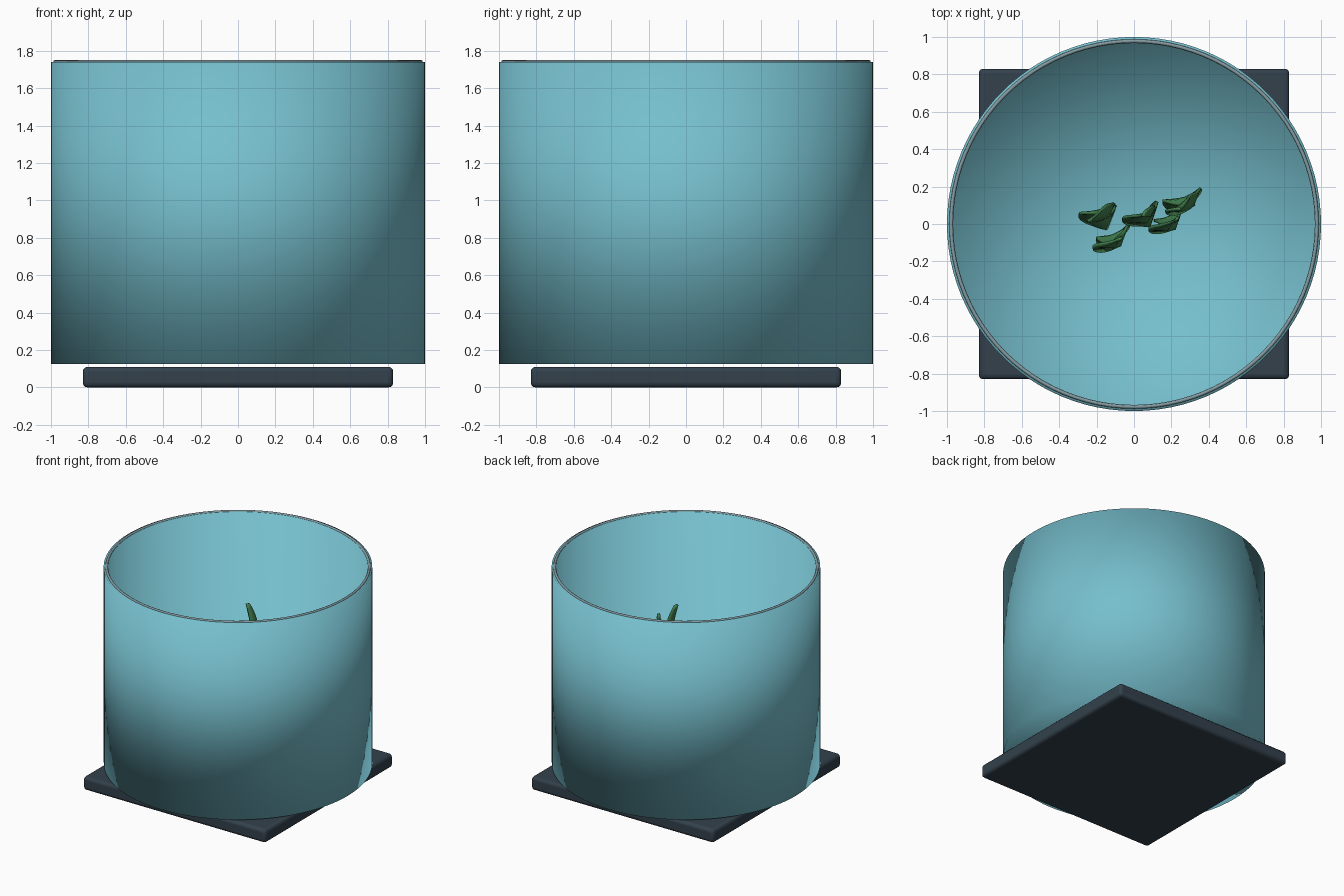
import bpy, bmesh, math
from mathutils import Vector

if "Cube" in bpy.data.objects:
    bpy.data.objects.remove(bpy.data.objects["Cube"])


def material(name, rgb):
    m = bpy.data.materials.new(name)
    m.diffuse_color = (*rgb, 1)
    m.use_nodes = True
    m.node_tree.nodes["Principled BSDF"].inputs["Base Color"].default_value = m.diffuse_color
    return m


glass = material("pale_teal_glass", (0.18, 0.52, 0.61))
rim_mat = material("grey_teal_rim", (0.23, 0.33, 0.36))
slate = material("dark_slate", (0.033, 0.053, 0.072))
green = material("weed_green", (0.055, 0.22, 0.08))


def add_object(name, bm, mat):
    bmesh.ops.recalc_face_normals(bm, faces=bm.faces)
    for f in bm.faces:
        f.smooth = True
    me = bpy.data.meshes.new(name)
    bm.to_mesh(me)
    bm.free()
    me.materials.append(mat)
    ob = bpy.data.objects.new(name, me)
    bpy.context.collection.objects.link(ob)
    return ob


def lathe(name, profile, mat, n=96, closed=False):
    """Revolve (radius, height) points; radius 0 makes a pole."""
    bm = bmesh.new()
    rings = []
    for r, z in profile:
        if r == 0:
            rings.append([bm.verts.new((0, 0, z))] * n)
        else:
            rings.append([bm.verts.new((r * math.cos(2 * math.pi * i / n),
                                        r * math.sin(2 * math.pi * i / n), z))
                          for i in range(n)])
    pairs = list(zip(rings, rings[1:]))
    if closed:
        pairs.append((rings[-1], rings[0]))
    for a, b in pairs:
        for i in range(n):
            j = (i + 1) % n
            corners = list(dict.fromkeys((a[i], a[j], b[j], b[i])))
            bm.faces.new(corners)
    return add_object(name, bm, mat)


# Thick-walled open tank, soft shaded across its corners
lathe("tank", [(0, 0.125), (1.0, 0.125), (1.0, 1.74),
               (0.967, 1.74), (0.967, 0.155), (0, 0.155)], glass)

# Thin rounded bead on the lip
lathe("tank_rim", [(0.978 + 0.01 * math.cos(k * math.pi / 4),
                    1.74 + 0.01 * math.sin(k * math.pi / 4)) for k in range(8)],
      rim_mat, closed=True)

# Square base plate with softened edges
bm = bmesh.new()
bmesh.ops.create_cube(bm, size=1)
for v in bm.verts:
    v.co = (v.co.x * 1.66, v.co.y * 1.66, 0.055 + v.co.z * 0.11)
base = add_object("base_plate", bm, slate)
bev = base.modifiers.new("soft_edges", 'BEVEL')
bev.width = 0.025
bev.segments = 3
bpy.context.view_layer.objects.active = base
base.select_set(True)
bpy.ops.object.shade_smooth_by_angle(angle=math.radians(30))


# Water weeds: twisting, swaying ribbons that taper at the tip
def weed(name, x, y, top, phase, width, sway):
    bm = bmesh.new()
    steps, z0 = 36, 0.15
    prev = None
    for i in range(steps + 1):
        t = i / steps
        c = Vector((x + sway * math.sin(t * 9 + phase),
                    y + 0.6 * sway * math.cos(t * 7 + phase), z0 + (top - z0) * t))
        turn = 0.55 + 0.7 * math.sin(t * 8 + phase)
        w = width * (0.75 + 0.25 * math.sin(t * 14 + phase)) * (1 - 0.8 * t ** 4) / 2
        d = Vector((math.cos(turn), math.sin(turn), 0.25 * math.sin(t * 10))) * w
        row = [bm.verts.new(c - d), bm.verts.new(c), bm.verts.new(c + d)]
        if prev:
            for k in range(2):
                bm.faces.new((prev[k], prev[k + 1], row[k + 1], row[k]))
        prev = row
    ob = add_object(name, bm, green)
    sol = ob.modifiers.new("thickness", 'SOLIDIFY')
    sol.thickness = 0.016
    sol.offset = 0


for i, args in enumerate([(0.05, 0.04, 1.43, 0.4, 0.14, 0.05),
                          (-0.18, 0.05, 1.15, 1.9, 0.14, 0.06),
                          (0.27, 0.11, 1.05, 3.1, 0.17, 0.06),
                          (-0.11, -0.09, 0.85, 4.4, 0.16, 0.05),
                          (0.18, 0.0, 1.30, 5.3, 0.12, 0.05)]):
    weed(f"water_weed_{i + 1}", *args)
